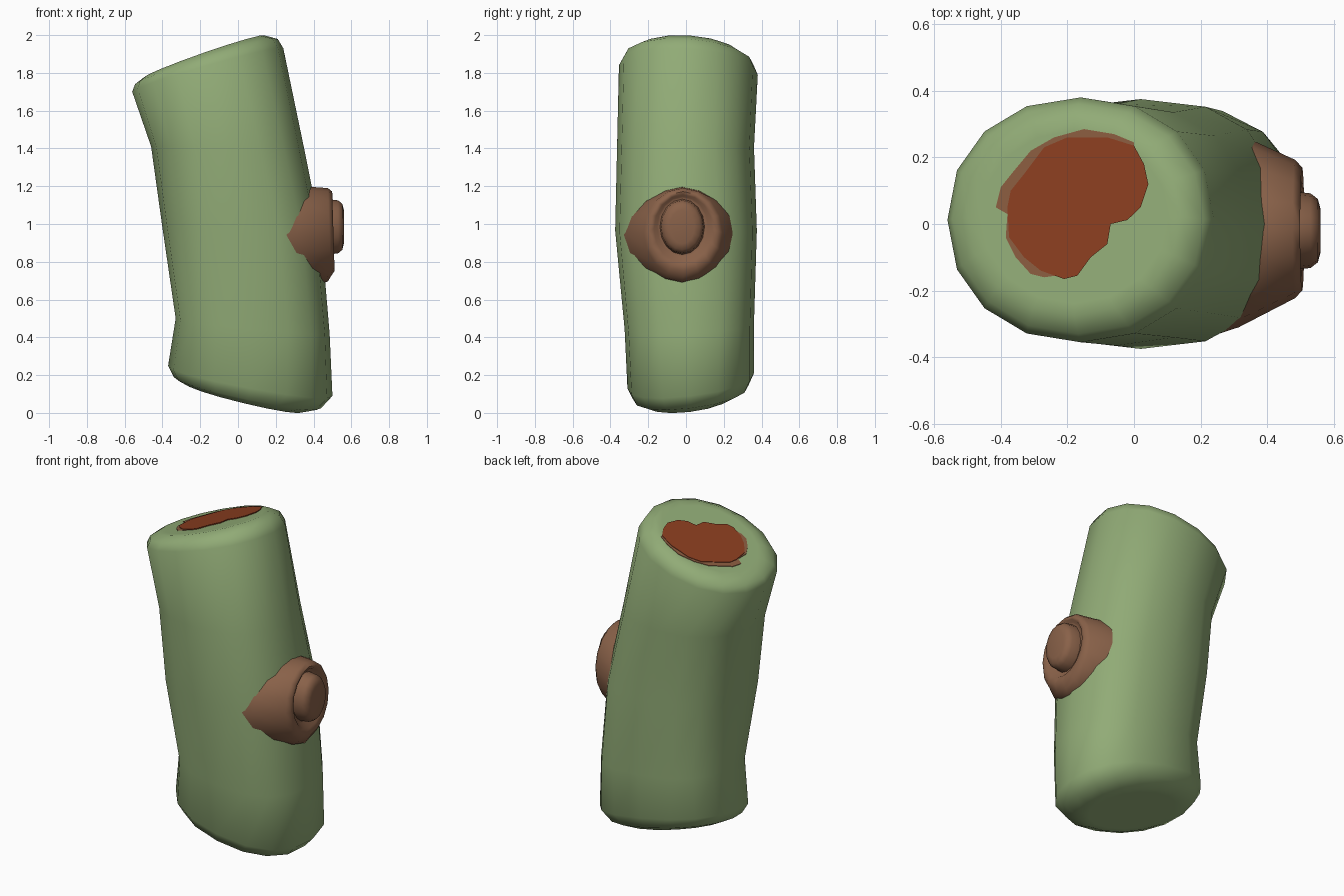
import bpy, bmesh, math
from mathutils import Vector

if "Cube" in bpy.data.objects:
    bpy.data.objects.remove(bpy.data.objects["Cube"])


def material(name, rgb):
    m = bpy.data.materials.new(name)
    m.diffuse_color = (*rgb, 1)
    m.use_nodes = True
    m.node_tree.nodes["Principled BSDF"].inputs["Base Color"].default_value = m.diffuse_color
    return m


GREEN = material("moss_green", (0.285, 0.41, 0.183))
BROWN = material("knot_brown", (0.25, 0.12, 0.066))
RUST = material("rust_red", (0.255, 0.047, 0.014))
FRINGE = material("rust_fringe", (0.25, 0.105, 0.05))


def finish(name, bm, mat, angle=65):
    bmesh.ops.recalc_face_normals(bm, faces=bm.faces)
    me = bpy.data.meshes.new(name)
    bm.to_mesh(me)
    bm.free()
    me.materials.append(mat)
    ob = bpy.data.objects.new(name, me)
    bpy.context.collection.objects.link(ob)
    bpy.context.view_layer.objects.active = ob
    ob.select_set(True)
    bpy.ops.object.shade_smooth_by_angle(angle=math.radians(angle))
    ob.select_set(False)
    return ob


def loft(name, rings, mat, angle=65):
    """Skin a list of closed rings and cap both ends."""
    bm = bmesh.new()
    loops = [[bm.verts.new(p) for p in r] for r in rings]
    n = len(loops[0])
    for a, b in zip(loops, loops[1:]):
        for i in range(n):
            j = (i + 1) % n
            bm.faces.new((a[i], a[j], b[j], b[i]))
    bm.faces.new(loops[0])
    bm.faces.new(loops[-1])
    return finish(name, bm, mat, angle)


def spow(v, e):
    return math.copysign(abs(v) ** e, v)


def trunk_ring(lx, lz, rx, rz, y0, y1, tilt, e, n=16):
    """Tilted rounded ring through a left and a right point."""
    pts = []
    for i in range(n):
        a = math.tau * i / n
        u, v = spow(math.cos(a), e), spow(math.sin(a), e)
        y = v * (y1 - y0) / 2
        pts.append(Vector(((lx + rx) / 2 + u * (rx - lx) / 2,
                           (y0 + y1) / 2 + y,
                           (lz + rz) / 2 + u * (rz - lz) / 2 + tilt * y)))
    return pts


def shrink(ring, f):
    c = sum(ring, Vector()) / len(ring)
    return [c + (p - c) * f for p in ring]


# Leaning log: left x,z  right x,z  y min,max  y tilt  roundness
TRUNK = [
    (-0.28, 0.155, 0.34, 0.005, -0.22, 0.26, 0.12, 0.95),
    (-0.34, 0.19, 0.44, 0.025, -0.28, 0.33, 0.12, 0.9),
    (-0.37, 0.25, 0.50, 0.09, -0.31, 0.36, 0.12, 0.85),
    (-0.33, 0.50, 0.485, 0.42, -0.325, 0.36, 0.05, 0.8),
    (-0.40, 0.98, 0.44, 0.95, -0.375, 0.375, 0.0, 0.8),
    (-0.46, 1.41, 0.35, 1.40, -0.365, 0.36, 0.0, 0.88),
    (-0.56, 1.70, 0.24, 1.93, -0.355, 0.38, -0.07, 0.94),
    (-0.545, 1.74, 0.21, 1.98, -0.33, 0.36, -0.07, 0.96),
    (-0.50, 1.775, 0.14, 1.998, -0.275, 0.315, -0.07, 1.0),
]
rings = [trunk_ring(*t) for t in TRUNK]
rings = [shrink(rings[0], 0.85)] + rings + [shrink(rings[-1], 0.88)]
loft("log", rings, GREEN)


# Cut branch knot on the right side
def knot_ring(x, ry, rz, cy, cz, slope, n=16):
    pts = []
    for i in range(n):
        a = math.tau * i / n
        z = rz * math.sin(a)
        pts.append(Vector((x + slope * z, cy + ry * math.cos(a), cz + z)))
    return pts


def knot_base(n=16):
    """Diamond-like outline lying on the trunk."""
    pts = []
    for i in range(n):
        a = math.tau * i / n
        y = -0.02 + 0.29 * spow(math.cos(a), 1.25)
        z = 0.945 + 0.25 * spow(math.sin(a), 1.0)
        pts.append(Vector((0.44 - 0.14 * (z - 0.95) - 1.5 * (y + 0.02) ** 2, y, z)))
    return pts


base = knot_base()
rim = knot_ring(0.483, 0.208, 0.235, -0.015, 0.955, -0.03)
sunk = [b + (b - r) * 0.3 + Vector((-0.03, 0, 0)) for b, r in zip(base, rim)]
loft("branch_knot", [
    sunk, base, rim,
    knot_ring(0.505, 0.185, 0.21, -0.015, 0.962, -0.03),
    knot_ring(0.50, 0.155, 0.18, -0.015, 0.975, -0.03),
    knot_ring(0.475, 0.135, 0.16, -0.018, 0.985, 0),
    knot_ring(0.475, 0.118, 0.147, -0.02, 0.985, 0),
    knot_ring(0.53, 0.112, 0.14, -0.02, 0.985, 0),
    knot_ring(0.552, 0.095, 0.122, -0.02, 0.985, 0),
    knot_ring(0.56, 0.065, 0.09, -0.02, 0.985, 0),
], BROWN)


# Rust patch and its fringe: thin plates on the sloping top
def top_z(x, y):
    return 1.775 + (x + 0.50) * (0.223 / 0.64) - 0.07 * (y - 0.02)


def plate(name, outline, lift, mat):
    bm = bmesh.new()
    f = bm.faces.new([bm.verts.new((x, y, top_z(x, y) - 0.001)) for x, y in outline])
    top = bmesh.ops.extrude_face_region(bm, geom=[f])["geom"]
    for v in top:
        if isinstance(v, bmesh.types.BMVert):
            v.co.z += lift
    finish(name, bm, mat, 30)


plate("rust_fringe", [
    (-0.415, 0.05), (-0.40, 0.11), (-0.36, 0.16), (-0.31, 0.22), (-0.24, 0.26),
    (-0.15, 0.285), (-0.06, 0.27), (0.0, 0.245), (0.0, 0.10), (-0.10, 0.02),
    (-0.20, -0.15), (-0.27, -0.16), (-0.31, -0.15), (-0.355, -0.10), (-0.385, -0.04),
    (-0.38, 0.03)], 0.004, FRINGE)
plate("rust_patch", [
    (-0.38, 0.05), (-0.37, 0.10), (-0.33, 0.15), (-0.27, 0.23), (-0.20, 0.26),
    (-0.08, 0.26), (0.0, 0.235), (0.03, 0.18), (0.043, 0.12), (0.02, 0.05),
    (-0.02, 0.012), (-0.07, 0.0), (-0.08, -0.06), (-0.13, -0.10), (-0.17, -0.155),
    (-0.21, -0.165), (-0.28, -0.14), (-0.33, -0.10), (-0.375, -0.04)], 0.007, RUST)
